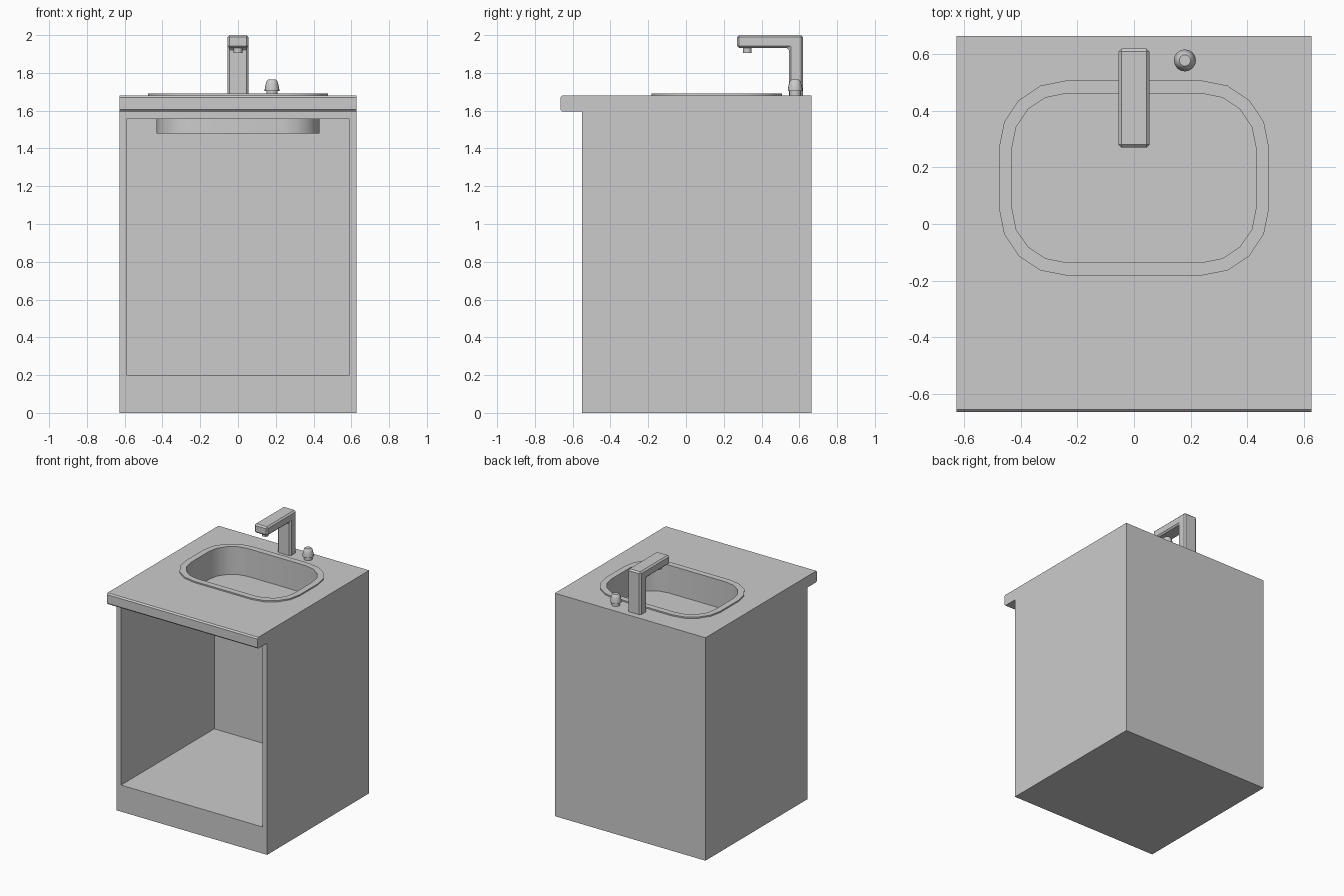
import bpy, bmesh, math

if "Cube" in bpy.data.objects:
    bpy.data.objects.remove(bpy.data.objects["Cube"])


def finish(name, bm):
    bmesh.ops.recalc_face_normals(bm, faces=bm.faces)
    me = bpy.data.meshes.new(name)
    bm.to_mesh(me)
    bm.free()
    ob = bpy.data.objects.new(name, me)
    bpy.context.collection.objects.link(ob)
    return ob


def extrude_side(profile, half_width):
    """Side (y, z) profile extruded along x."""
    bm = bmesh.new()
    f = bm.faces.new([bm.verts.new((-half_width, y, z)) for y, z in profile])
    r = bmesh.ops.extrude_face_region(bm, geom=[f])
    verts = [v for v in r["geom"] if isinstance(v, bmesh.types.BMVert)]
    bmesh.ops.translate(bm, verts=verts, vec=(2 * half_width, 0, 0))
    return bm


def loft(rings, cap_start=True, cap_end=True):
    bm = bmesh.new()
    loops = [[bm.verts.new(p) for p in ring] for ring in rings]
    for a, b in zip(loops, loops[1:]):
        for i in range(len(a)):
            j = (i + 1) % len(a)
            bm.faces.new((a[i], a[j], b[j], b[i]))
    if cap_start:
        bm.faces.new(loops[0][::-1])
    if cap_end:
        bm.faces.new(loops[-1])
    return bm


def basin_ring(r, z, seg=4):
    """Rounded rectangle around the fixed corner centres."""
    pts = []
    corners = [(0.24, 0.27), (-0.24, 0.27), (-0.24, 0.055), (0.24, 0.055)]
    for k, (cx, cy) in enumerate(corners):
        for i in range(seg + 1):
            a = math.pi / 2 * (k + i / seg)
            pts.append((cx + r * math.cos(a), cy + r * math.sin(a), z))
    return pts


def circle(cx, cy, r, z, n):
    return [(cx + r * math.cos(math.tau * i / n), cy + r * math.sin(math.tau * i / n), z)
            for i in range(n)]


def lathe(name, cx, cy, profile, n):
    return finish(name, loft([circle(cx, cy, r, z, n) for r, z in profile]))


def smooth(ob, degrees):
    bpy.ops.object.select_all(action='DESELECT')
    ob.select_set(True)
    bpy.context.view_layer.objects.active = ob
    bpy.ops.object.shade_smooth_by_angle(angle=math.radians(degrees))


def cut(target, cutter):
    mod = target.modifiers.new("cut", 'BOOLEAN')
    mod.operation = 'DIFFERENCE'
    mod.solver = 'EXACT'
    mod.object = cutter
    bpy.context.view_layer.objects.active = target
    bpy.ops.object.modifier_apply(modifier=mod.name)
    bpy.data.objects.remove(cutter)


# Cabinet with overhanging countertop
cabinet = finish("cabinet", extrude_side([
    (-0.55, 0), (0.665, 0), (0.665, 1.68), (-0.655, 1.68), (-0.665, 1.67),
    (-0.665, 1.605), (-0.655, 1.595), (-0.55, 1.595)], 0.628))

# Open front compartment and sink hole
cut(cabinet, finish("compartment_cutter", extrude_side([
    (-0.8, 0.2), (0.56, 0.2), (0.56, 1.555), (-0.8, 1.555)], 0.59)))
cut(cabinet, finish("sink_cutter", loft([basin_ring(0.194, 1.45), basin_ring(0.194, 1.8)])))

# Sink basin with raised rim
basin = finish("sink_basin", loft([
    basin_ring(0.237, 1.68), basin_ring(0.237, 1.69),
    basin_ring(0.191, 1.69), basin_ring(0.191, 1.48)], cap_start=False))
for f in basin.data.polygons:
    if f.normal.z < -0.5:
        basin.data.flip_normals()
        break
smooth(basin, 40)

# Faucet: chamfered L shape
bm = extrude_side([(0.545, 1.68), (0.62, 1.68), (0.62, 2.0), (0.27, 2.0),
                   (0.27, 1.932), (0.545, 1.932)], 0.055)
edges = [e for e in bm.edges if max(v.co.z for v in e.verts) > 1.69]
bmesh.ops.bevel(bm, geom=edges, offset=0.011, segments=1, affect='EDGES')
finish("faucet", bm)

# Faucet nozzle
nozzle = lathe("faucet_nozzle", 0, 0.325, [(0.023, 1.905), (0.023, 1.94)], 12)
smooth(nozzle, 40)

# Tap knob
knob = lathe("tap_knob", 0.18, 0.578, [
    (0.03, 1.68), (0.03, 1.703), (0.039, 1.703), (0.039, 1.712),
    (0.034, 1.738), (0.028, 1.757), (0.02, 1.764)], 16)
smooth(knob, 40)
